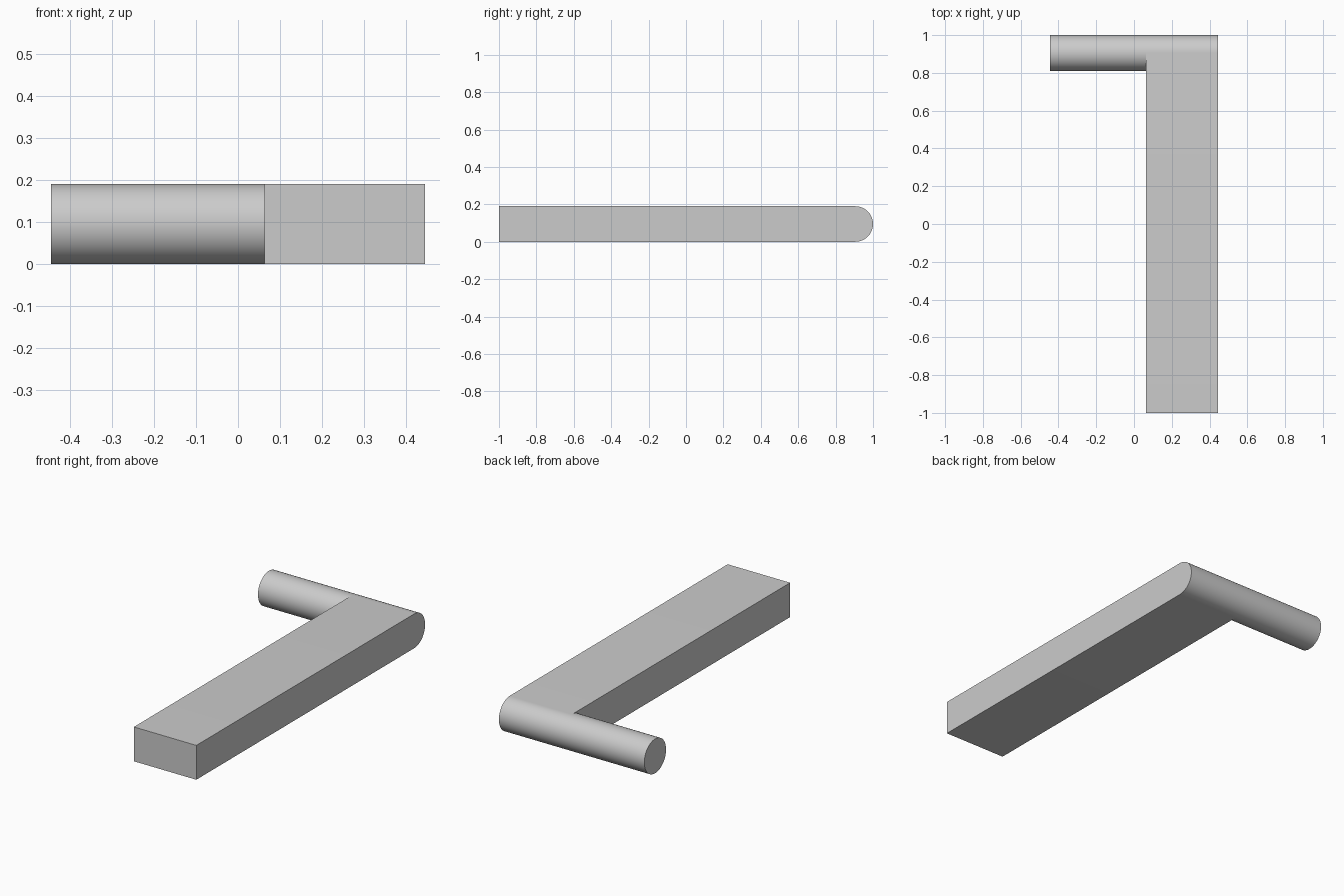
import bpy
import bmesh
from math import pi, sin, cos, radians

cube = bpy.data.objects.get("Cube")
if cube:
    bpy.data.objects.remove(cube, do_unlink=True)

RADIUS = 0.095      # half the bar thickness, and the pin radius
HALF_WIDTH = 0.445
BAR_INNER = 0.063
AXIS_Y = 1 - RADIUS
SEGMENTS = 64

grey = bpy.data.materials.new("plain_grey")
grey.use_nodes = True
colour = (0.6, 0.6, 0.6, 1)
grey.diffuse_color = colour
grey.node_tree.nodes["Principled BSDF"].inputs["Base Color"].default_value = colour


def arc(start, end, steps):
    """Points on the pin's circle, as (y, z)."""
    angles = [start + (end - start) * i / steps for i in range(steps + 1)]
    return [(AXIS_Y + RADIUS * cos(a), RADIUS + RADIUS * sin(a)) for a in angles]


def extrude_along_x(name, profile, x0, x1):
    """Solid made by sweeping a (y, z) profile from x0 to x1."""
    bm = bmesh.new()
    face = bm.faces.new([bm.verts.new((x0, y, z)) for y, z in profile])
    swept = bmesh.ops.extrude_face_region(bm, geom=[face])["geom"]
    verts = [v for v in swept if isinstance(v, bmesh.types.BMVert)]
    bmesh.ops.translate(bm, verts=verts, vec=(x1 - x0, 0, 0))
    bmesh.ops.recalc_face_normals(bm, faces=bm.faces)
    mesh = bpy.data.meshes.new(name)
    bm.to_mesh(mesh)
    bm.free()
    mesh.materials.append(grey)
    obj = bpy.data.objects.new(name, mesh)
    bpy.context.collection.objects.link(obj)
    bpy.ops.object.select_all(action="DESELECT")
    obj.select_set(True)
    bpy.context.view_layer.objects.active = obj
    bpy.ops.object.shade_smooth_by_angle(angle=radians(30))
    return obj


# Flat bar with a half-round back end
bar_profile = [(-1, 2 * RADIUS), (-1, 0)] + arc(-pi / 2, pi / 2, SEGMENTS // 2)
extrude_along_x("lever_bar", bar_profile, BAR_INNER, HALF_WIDTH)

# Round pin sticking out to the side, in line with the rounded end
pin_profile = arc(0, 2 * pi, SEGMENTS)[:-1]
extrude_along_x("side_pin", pin_profile, -HALF_WIDTH, BAR_INNER)
